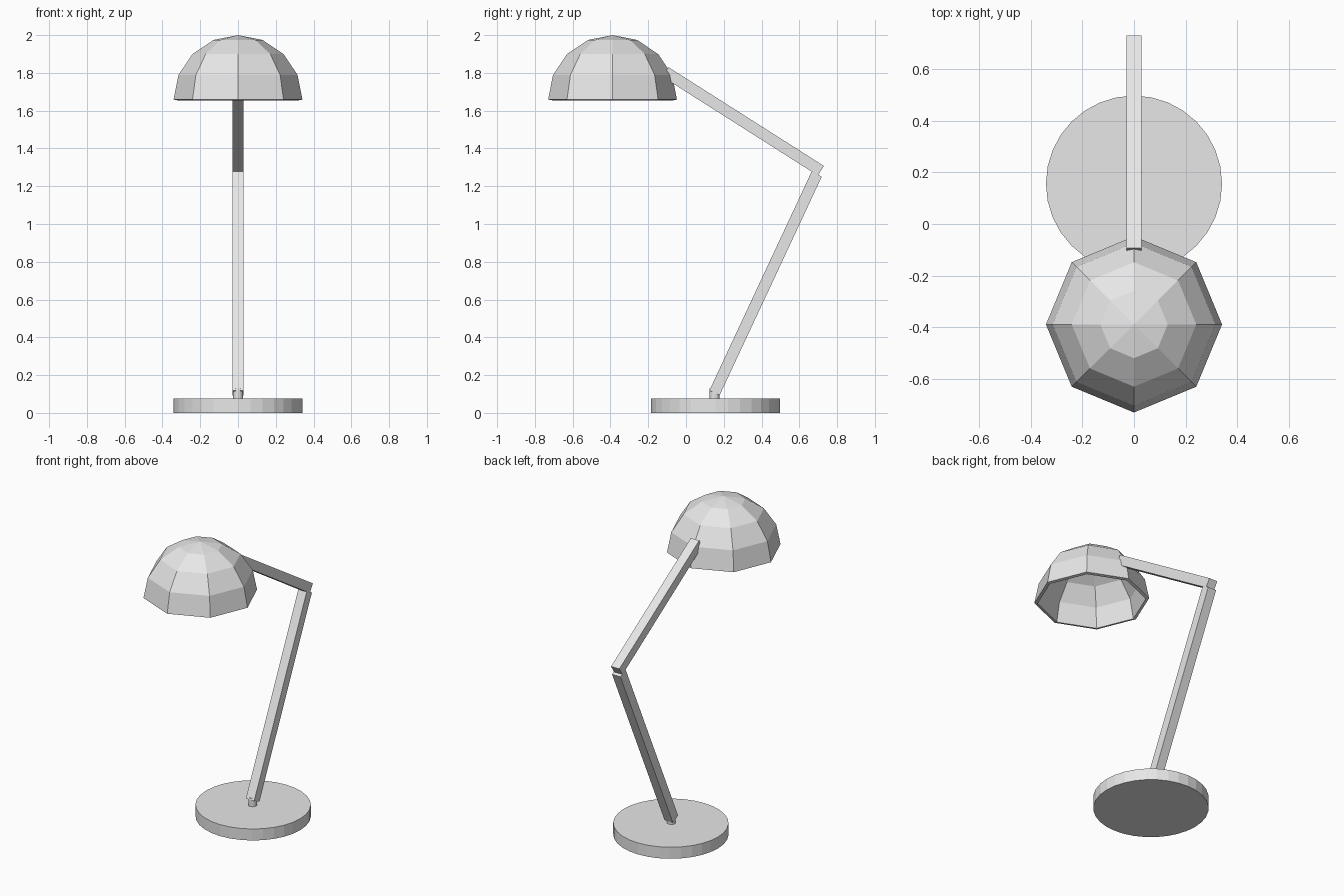
import bpy, bmesh, math
from mathutils import Vector, Matrix

if "Cube" in bpy.data.objects:
    bpy.data.objects.remove(bpy.data.objects["Cube"])

grey = bpy.data.materials.new("light_grey")
grey.diffuse_color = (0.8, 0.8, 0.8, 1)
grey.use_nodes = True
grey.node_tree.nodes["Principled BSDF"].inputs["Base Color"].default_value = grey.diffuse_color


def add_object(name, bm):
    bmesh.ops.recalc_face_normals(bm, faces=bm.faces)
    mesh = bpy.data.meshes.new(name)
    bm.to_mesh(mesh)
    bm.free()
    mesh.materials.append(grey)
    obj = bpy.data.objects.new(name, mesh)
    bpy.context.collection.objects.link(obj)
    return obj


def cylinder(name, radius, y, z0, z1, sides=32):
    bm = bmesh.new()
    bmesh.ops.create_cone(bm, cap_ends=True, segments=sides, radius1=radius,
                          radius2=radius, depth=z1 - z0,
                          matrix=Matrix.Translation((0, y, (z0 + z1) / 2)))
    return add_object(name, bm)


def bar(name, start, end, width=0.06):
    # Square bar in the x = 0 plane between two (y, z) points
    a, b = Vector((0, *start)), Vector((0, *end))
    tilt = -math.atan2(b.y - a.y, b.z - a.z)
    bm = bmesh.new()
    bmesh.ops.create_cube(bm, size=1, matrix=Matrix.Translation((a + b) / 2)
                          @ Matrix.Rotation(tilt, 4, 'X')
                          @ Matrix.Diagonal((width, width, (b - a).length, 1)))
    return add_object(name, bm)


# Round foot and short post
cylinder("base", 0.341, 0.156, 0, 0.075)
cylinder("post", 0.026, 0.151, 0.07, 0.13)

# Two jointed arms
bar("lower_arm", (0.151, 0.106), (0.692, 1.264))
bar("upper_arm", (0.714, 1.282), (-0.109, 1.805))

# Eight-sided hollow dome shade: upper half of a coarse sphere
R = 0.341
bm = bmesh.new()
bmesh.ops.create_uvsphere(bm, u_segments=8, v_segments=8, radius=R)
bmesh.ops.delete(bm, geom=[v for v in bm.verts if v.co.z < -0.01], context='VERTS')
bmesh.ops.translate(bm, verts=bm.verts, vec=(0, -0.389, 2 - R))
shade = add_object("shade", bm)
wall = shade.modifiers.new("wall", 'SOLIDIFY')
wall.thickness = 0.02
wall.offset = -1
